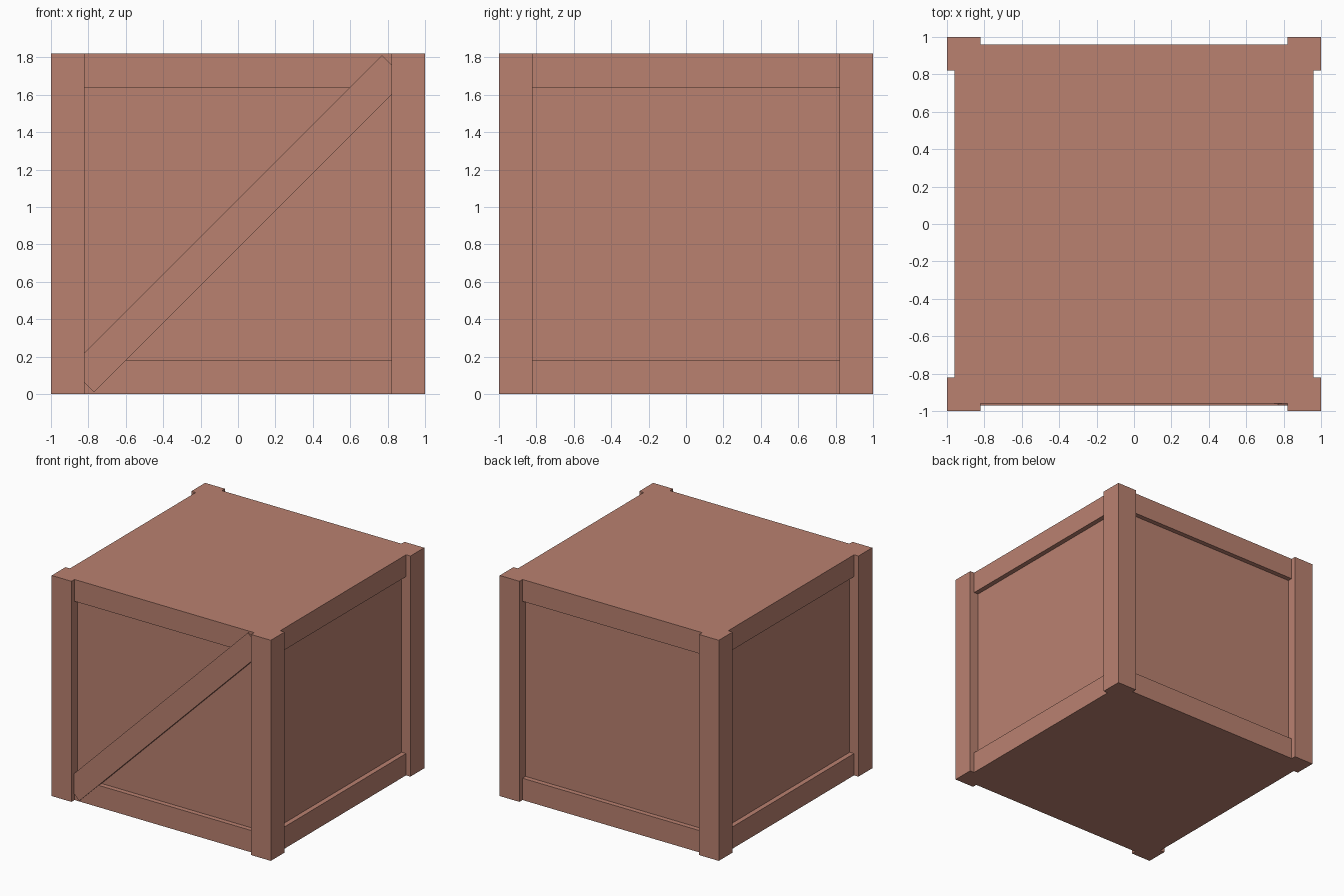
import bpy
import bmesh
from math import radians, sqrt
from mathutils import Matrix, Vector

default = bpy.data.objects.get("Cube")
if default:
    bpy.data.objects.remove(default, do_unlink=True)

HEIGHT = 1.82
POST = 0.18          # post width and rail height
INNER = 1 - POST     # inside edge of the posts
PANEL = 0.92         # recessed panel face
RAIL = 0.96          # rail face
BRACE = 0.97         # brace face

wood = bpy.data.materials.new("reddish_wood")
wood.use_nodes = True
colour = (0.49, 0.22, 0.163, 1)
wood.diffuse_color = colour
bsdf = wood.node_tree.nodes["Principled BSDF"]
bsdf.inputs["Base Color"].default_value = colour
bsdf.inputs["Roughness"].default_value = 0.9


def finish(name, bm):
    bmesh.ops.recalc_face_normals(bm, faces=bm.faces)
    mesh = bpy.data.meshes.new(name)
    bm.to_mesh(mesh)
    bm.free()
    mesh.materials.append(wood)
    obj = bpy.data.objects.new(name, mesh)
    bpy.context.collection.objects.link(obj)
    return obj


def box(name, low, high, turn=Matrix()):
    low, high = Vector(low), Vector(high)
    bm = bmesh.new()
    bmesh.ops.create_cube(bm, size=1)
    bmesh.ops.scale(bm, vec=high - low, verts=bm.verts)
    bmesh.ops.translate(bm, vec=(low + high) / 2, verts=bm.verts)
    bmesh.ops.transform(bm, matrix=turn, verts=bm.verts)
    return finish(name, bm)


# Panelled body, notched at the corners to receive the posts
bm = bmesh.new()
notch = [(PANEL, -INNER), (PANEL, INNER), (INNER, INNER)]
outline = []
for quarter in range(4):
    spin = Matrix.Rotation(radians(90 * quarter), 3, "Z")
    outline += [bm.verts.new(spin @ Vector((x, y, 0))) for x, y in notch]
base = bm.faces.new(outline)
top = bmesh.ops.extrude_face_region(bm, geom=[base], use_keep_orig=True)["geom"]
bmesh.ops.translate(bm, vec=(0, 0, HEIGHT),
                    verts=[v for v in top if isinstance(v, bmesh.types.BMVert)])
finish("panel_body", bm)

# Corner posts
for side, sx in (("left", 1), ("right", -1)):
    for end, sy in (("front", -1), ("back", 1)):
        mid = (1 + INNER) / 2
        x, y, h = sx * mid, sy * mid, POST / 2
        box(f"{end}_{side}_post", (x - h, y - h, 0), (x + h, y + h, HEIGHT))

# Top and bottom rails on all four sides
for quarter, side in enumerate(("front", "left", "back", "right")):
    turn = Matrix.Rotation(radians(90 * quarter), 4, "Z")
    for level, z in (("bottom", 0), ("top", HEIGHT - POST)):
        box(f"{side}_{level}_rail", (-INNER, -RAIL, z),
            (INNER, -PANEL, z + POST), turn)

# Diagonal brace across the front
half_length = 1.67 / sqrt(2)
half_width = 0.13 / sqrt(2)
tilt = Matrix.Translation((0, 0, HEIGHT / 2)) @ Matrix.Rotation(radians(-45), 4, "Y")
box("front_diagonal_brace", (-half_length, -BRACE, -half_width),
    (half_length, -PANEL, half_width), tilt)
